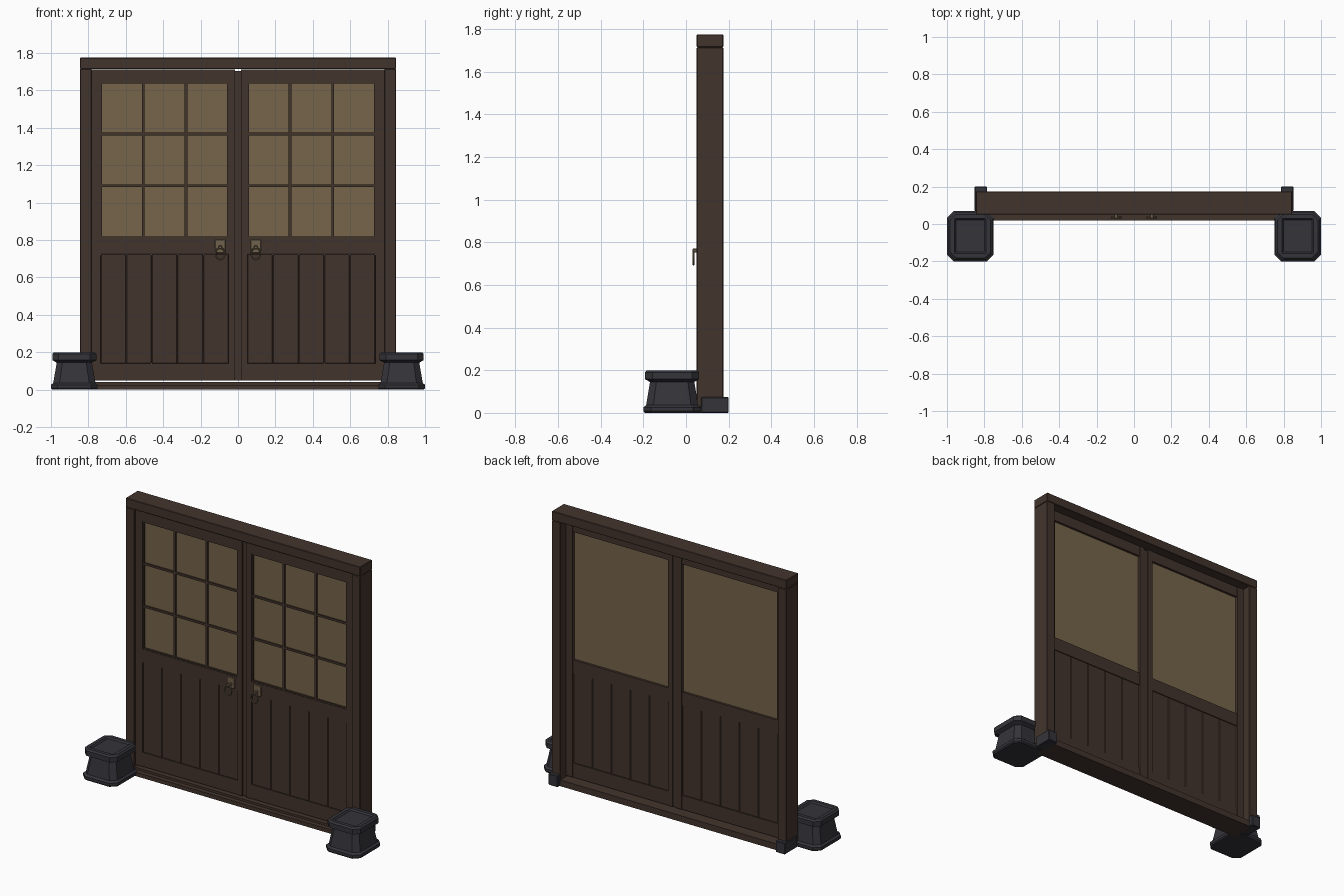
import bpy
import bmesh
from math import pi

if "Cube" in bpy.data.objects:
    bpy.data.objects.remove(bpy.data.objects["Cube"])


def material(name, color):
    m = bpy.data.materials.new(name)
    m.use_nodes = True
    rgba = (*color, 1)
    m.diffuse_color = rgba
    node = m.node_tree.nodes["Principled BSDF"]
    node.inputs["Base Color"].default_value = rgba
    node.inputs["Roughness"].default_value = 0.8
    return m


WOOD = material("dark_wood", (0.055, 0.034, 0.026))
PANE = material("tan_pane", (0.18, 0.13, 0.068))
STONE = material("grey_stone", (0.034, 0.034, 0.042))
BRASS = material("aged_brass", (0.16, 0.12, 0.07))


def finish(name, bm, mat):
    bmesh.ops.recalc_face_normals(bm, faces=bm.faces)
    mesh = bpy.data.meshes.new(name)
    bm.to_mesh(mesh)
    bm.free()
    mesh.materials.append(mat)
    ob = bpy.data.objects.new(name, mesh)
    bpy.context.collection.objects.link(ob)
    return ob


def box(name, x, y, z, mat=WOOD, bevel=0.0):
    """Box from (min, max) ranges on each axis."""
    bm = bmesh.new()
    bmesh.ops.create_cube(bm, size=1)
    for v in bm.verts:
        for i, r in enumerate((x, y, z)):
            v.co[i] = sum(r) / 2 + v.co[i] * abs(r[1] - r[0])
    if bevel:
        bmesh.ops.bevel(bm, geom=bm.edges[:], offset=bevel, segments=1, affect='EDGES')
    return finish(name, bm, mat)


def pedestal(name, cx, cy):
    """Loft of chamfered rectangles: half width, half depth, chamfer, height."""
    rings = [(0.118, 0.128, 0.035, 0), (0.125, 0.135, 0.036, 0.008),
             (0.125, 0.135, 0.036, 0.026), (0.113, 0.122, 0.034, 0.036),
             (0.094, 0.104, 0.03, 0.145), (0.118, 0.127, 0.034, 0.158),
             (0.118, 0.127, 0.034, 0.19), (0.108, 0.117, 0.032, 0.2),
             (0.085, 0.094, 0.004, 0.2), (0.077, 0.086, 0.004, 0.19)]
    bm = bmesh.new()
    loops = []
    for w, d, c, z in rings:
        pts = [(w, c - d), (w, d - c), (w - c, d), (c - w, d),
               (-w, d - c), (-w, c - d), (c - w, -d), (w - c, -d)]
        loops.append([bm.verts.new((cx + px, cy + py, z)) for px, py in pts])
    for a, b in zip(loops, loops[1:]):
        for i in range(len(a)):
            j = (i + 1) % len(a)
            bm.faces.new((a[i], a[j], b[j], b[i]))
    bm.faces.new(loops[0])
    bm.faces.new(loops[-1])
    return finish(name, bm, STONE)


# Frame shared by both doors
FRAME_Y = (0.05, 0.175)
box("lintel", (-0.845, 0.845), FRAME_Y, (1.715, 1.775), WOOD, 0.003)
box("sill", (-0.8, 0.8), (0.05, 0.175), (0, 0.04))
box("sill_step", (-0.8, 0.8), (0.02, 0.05), (0, 0.026))
box("centre_strip", (-0.016, 0.016), (0.075, 0.11), (0.048, 1.705))

DOOR_Y = (0.066, 0.116)
INNER, OUTER = 0.05, 0.735
RAILS = {"bottom": (0.048, 0.14), "middle": (0.725, 0.812), "top": (1.645, 1.713)}

for side, s in (("left", 1), ("right", -1)):
    def span(a, b):
        return sorted((s * a, s * b))

    # Post, stone foot and pedestal
    box(side + "_post", span(0.783, 0.845), FRAME_Y, (0.03, 1.715), WOOD, 0.003)
    box(side + "_post_foot", span(0.785, 0.852), (0.07, 0.2), (0, 0.075), STONE, 0.004)
    pedestal(side + "_pedestal", s * 0.875, -0.065)

    # Door stiles and rails
    box(side + "_outer_stile", span(OUTER, 0.783), DOOR_Y, (0.048, 1.713))
    box(side + "_inner_stile", span(0.016, INNER), DOOR_Y, (0.048, 1.713))
    for part, z in RAILS.items():
        box(f"{side}_{part}_rail", span(INNER, OUTER), (0.069, 0.113), z)

    # Lower planks with grooves between them
    step = (OUTER - INNER) / 5
    for i in range(5):
        x = INNER + i * step
        box(f"{side}_plank_{i + 1}", span(x, x + step), (0.073, 0.109),
            (0.138, 0.727), WOOD, 0.004)

    # Pane with a grid of bars on the front and a beading round the edge
    z0, z1 = RAILS["middle"][1], RAILS["top"][0]
    box(side + "_pane", span(INNER, OUTER), (0.082, 0.098), (z0, z1), PANE)
    bars_y = (0.072, 0.084)
    for i in (1, 2):
        x = INNER + (OUTER - INNER) * i / 3
        z = z0 + (z1 - z0) * i / 3
        box(f"{side}_upright_bar_{i}", span(x - 0.007, x + 0.007), bars_y, (z0, z1))
        box(f"{side}_cross_bar_{i}", span(INNER, OUTER), (0.073, 0.084),
            (z - 0.007, z + 0.007))
    for part, x in (("inner", INNER), ("outer", OUTER - 0.008)):
        box(f"{side}_{part}_bead", span(x, x + 0.008), bars_y, (z0, z1))
    for part, z in (("lower", z0), ("upper", z1 - 0.008)):
        box(f"{side}_{part}_bead", span(INNER, OUTER), bars_y, (z, z + 0.008))

    # Handle: plate, stud and hanging ring
    hx = 0.095
    box(side + "_handle_plate", span(hx - 0.027, hx + 0.027), (0.06, 0.07),
        (0.732, 0.802), BRASS, 0.002)
    box(side + "_handle_stud", span(hx - 0.009, hx + 0.009), (0.03, 0.062),
        (0.752, 0.77), BRASS, 0.003)
    bpy.ops.mesh.primitive_torus_add(
        location=(s * hx, 0.035, 0.727), rotation=(pi / 2, 0, 0),
        major_radius=0.031, minor_radius=0.005, major_segments=16, minor_segments=6)
    ring = bpy.context.object
    ring.name = side + "_handle_ring"
    ring.scale.x = 0.8
    ring.data.materials.append(BRASS)
    bpy.ops.object.shade_smooth_by_angle()
